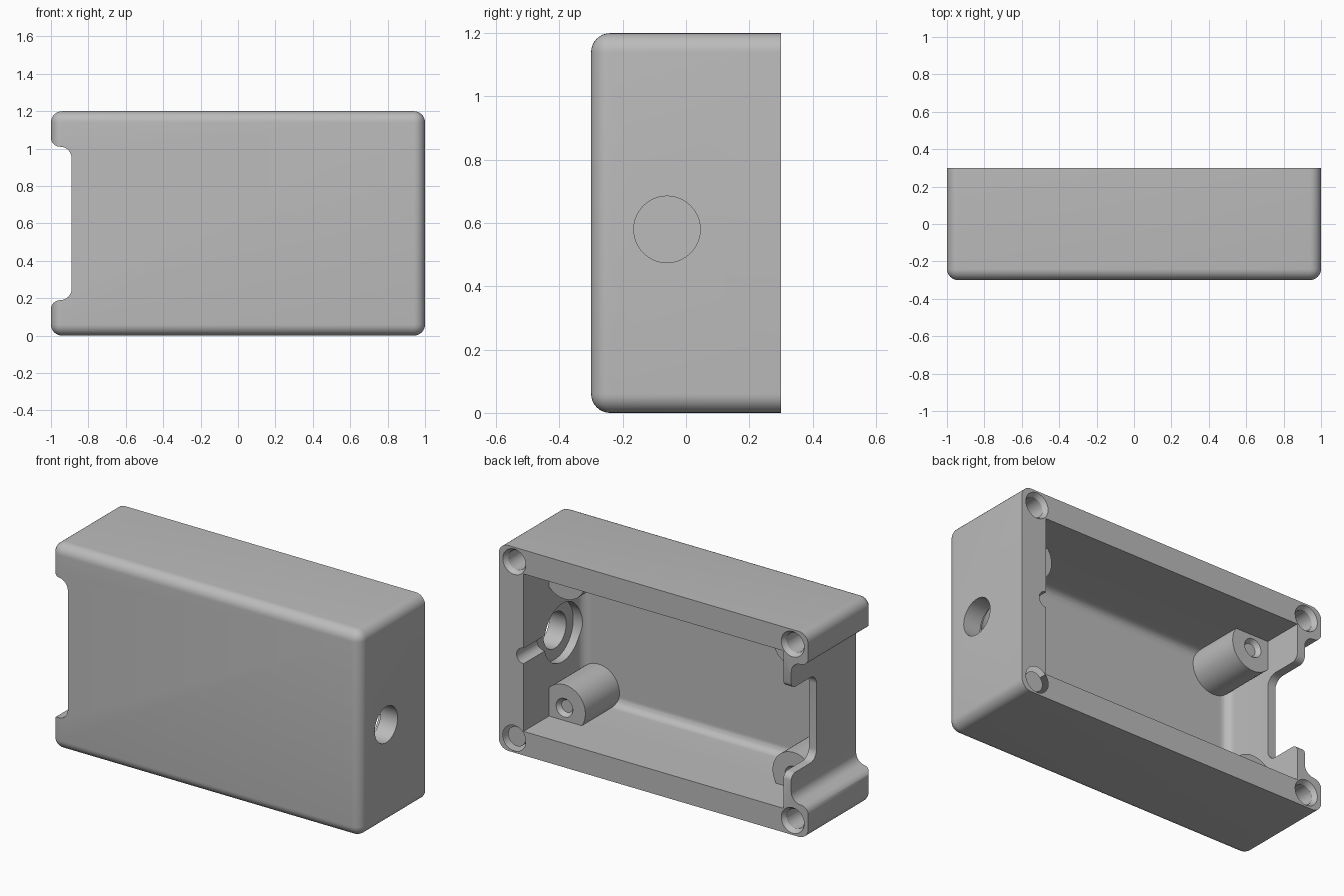
import bpy, bmesh, math
from mathutils import Vector, Matrix

default = bpy.data.objects.get("Cube")
if default:
    bpy.data.objects.remove(default, do_unlink=True)

MID_Z = 0.6
BACK = 0.3
SHELF = 0.065      # depth of post tops and of the lowered end wall


def add(name, bm):
    bmesh.ops.recalc_face_normals(bm, faces=bm.faces)
    mesh = bpy.data.meshes.new(name)
    bm.to_mesh(mesh)
    bm.free()
    obj = bpy.data.objects.new(name, mesh)
    bpy.context.collection.objects.link(obj)
    return obj


def box(name, lo, hi, radius, pick):
    """Box whose edges accepted by pick(edge) are rounded."""
    lo, hi = Vector(lo), Vector(hi)
    bm = bmesh.new()
    bmesh.ops.create_cube(bm, size=1)
    for v in bm.verts:
        v.co = Vector([(a + b) / 2 + c * (b - a) for a, b, c in zip(lo, hi, v.co)])
    edges = [e for e in bm.edges if pick(e)]
    bmesh.ops.bevel(bm, geom=edges, offset=radius, segments=8, profile=0.5,
                    affect='EDGES', clamp_overlap=True)
    return add(name, bm)


def cylinder(name, start, end, r1, r2=None, sides=48):
    start, end = Vector(start), Vector(end)
    axis = end - start
    spin = axis.to_track_quat('Z', 'Y').to_matrix().to_4x4()
    bm = bmesh.new()
    bmesh.ops.create_cone(bm, cap_ends=True, segments=sides, radius1=r1,
                          radius2=r1 if r2 is None else r2, depth=axis.length,
                          matrix=Matrix.Translation((start + end) / 2) @ spin)
    return add(name, bm)


def rounded(corners, steps=8):
    """Outline from (u, v, radius) corners, each replaced by an arc."""
    out = []
    for i, (u, v, r) in enumerate(corners):
        p = Vector((u, v))
        if r == 0:
            out.append(p)
            continue
        a = (Vector(corners[i - 1][:2]) - p).normalized()
        b = (Vector(corners[(i + 1) % len(corners)][:2]) - p).normalized()
        centre = p + (a + b) * r        # all corners are square
        for k in range(steps + 1):
            t = k / steps * math.pi / 2
            out.append(centre - b * r * math.cos(t) - a * r * math.sin(t))
    return out


def prism(name, outline, place, start, end):
    bm = bmesh.new()
    face = bm.faces.new([bm.verts.new(place(p, start)) for p in outline])
    moved = bmesh.ops.extrude_face_region(bm, geom=[face])["geom"]
    shift = place(Vector((0, 0)), end) - place(Vector((0, 0)), start)
    bmesh.ops.translate(bm, vec=shift, verts=[g for g in moved if isinstance(g, bmesh.types.BMVert)])
    return add(name, bm)


def cut(target, cutter):
    mod = target.modifiers.new("cut", 'BOOLEAN')
    mod.operation = 'DIFFERENCE'
    mod.solver = 'EXACT'
    mod.object = cutter
    bpy.context.view_layer.objects.active = target
    bpy.ops.object.modifier_apply(modifier=mod.name)
    bpy.data.objects.remove(cutter, do_unlink=True)


def notch(u_open, u_floor, half, r_lip, r_root):
    """Symmetric slot outline opening at u_open, with rounded lips and roots."""
    out = u_open + (0.1 if u_open > u_floor else -0.1)
    side = [(out, half + 0.08, 0), (u_open, half + 0.08, 0),
            (u_open, half, r_lip), (u_floor, half, r_root)]
    return rounded([(u, MID_Z + d, r) for u, d, r in side] +
                   [(u, MID_Z - d, r) for u, d, r in reversed(side)])


# Outer shell, rounded everywhere except round the open back
case = box("enclosure_body", (-1, -BACK, 0), (1, BACK, 1.2), 0.06,
           lambda e: not all(v.co.y > 0 for v in e.verts))

# Cavity, with the four inner screw posts left standing
cavity = box("cavity_cutter", (-0.84, -0.25, 0.14), (0.84, 0.5, 1.06), 0.05,
             lambda e: all(v.co.y < 0 for v in e.verts))
signs = [(sx, sz) for sx in (-1, 1) for sz in (-1, 1)]
for sx, sz in signs:
    x, z = sx * 0.74, MID_Z + sz * 0.385
    cut(cavity, cylinder("post", (x, -0.4, z), (x, SHELF, z), 0.135))
cut(case, cavity)

# End notch between the two lugs, and the lowered wall behind it
cut(case, prism("notch_cutter", notch(-1.001, -0.89, 0.41, 0.05, 0.06),
                lambda p, d: Vector((p.x, d, p.y)), -0.5, 0.5))
cut(case, prism("wall_cutter", notch(BACK + 0.001, SHELF, 0.25, 0.04, 0.06),
                lambda p, d: Vector((d, p.x, p.y)), -1.1, -0.8))

# Screw holes with countersunk mouths: lid corners, then posts
for sx, sz in signs:
    for x, dz, y, r, rim, depth in ((0.9, 0.515, BACK, 0.057, 0.075, 0.4),
                                    (0.74, 0.385, SHELF, 0.036, 0.055, 0.22)):
        px, pz = sx * x, MID_Z + sz * dz
        cut(case, cylinder("bore", (px, y - depth, pz), (px, y + 0.01, pz), r, sides=32))
        cut(case, cylinder("mouth", (px, y - 0.025, pz), (px, y + 0.001, pz), r, rim, sides=32))

# Cable hole in the other end, its inner recess and wire groove
cut(case, cylinder("cable_hole", (0.7, -0.06, 0.58), (1.1, -0.06, 0.58), 0.105, sides=64))
cut(case, cylinder("cable_recess", (0.8, -0.06, 0.58), (0.89, -0.06, 0.58), 0.17, sides=64))
cut(case, cylinder("wire_groove", (0.84, -0.06, 0.58), (0.84, 0.4, 0.58), 0.045, sides=32))

# Plain grey plastic
grey = bpy.data.materials.new("grey_plastic")
grey.use_nodes = True
colour = (0.5, 0.5, 0.5, 1)
grey.diffuse_color = colour
grey.node_tree.nodes["Principled BSDF"].inputs["Base Color"].default_value = colour
case.data.materials.clear()
case.data.materials.append(grey)
for poly in case.data.polygons:
    poly.material_index = 0

bpy.ops.object.select_all(action='DESELECT')
case.select_set(True)
bpy.context.view_layer.objects.active = case
bpy.ops.object.shade_smooth_by_angle(angle=math.radians(30))
